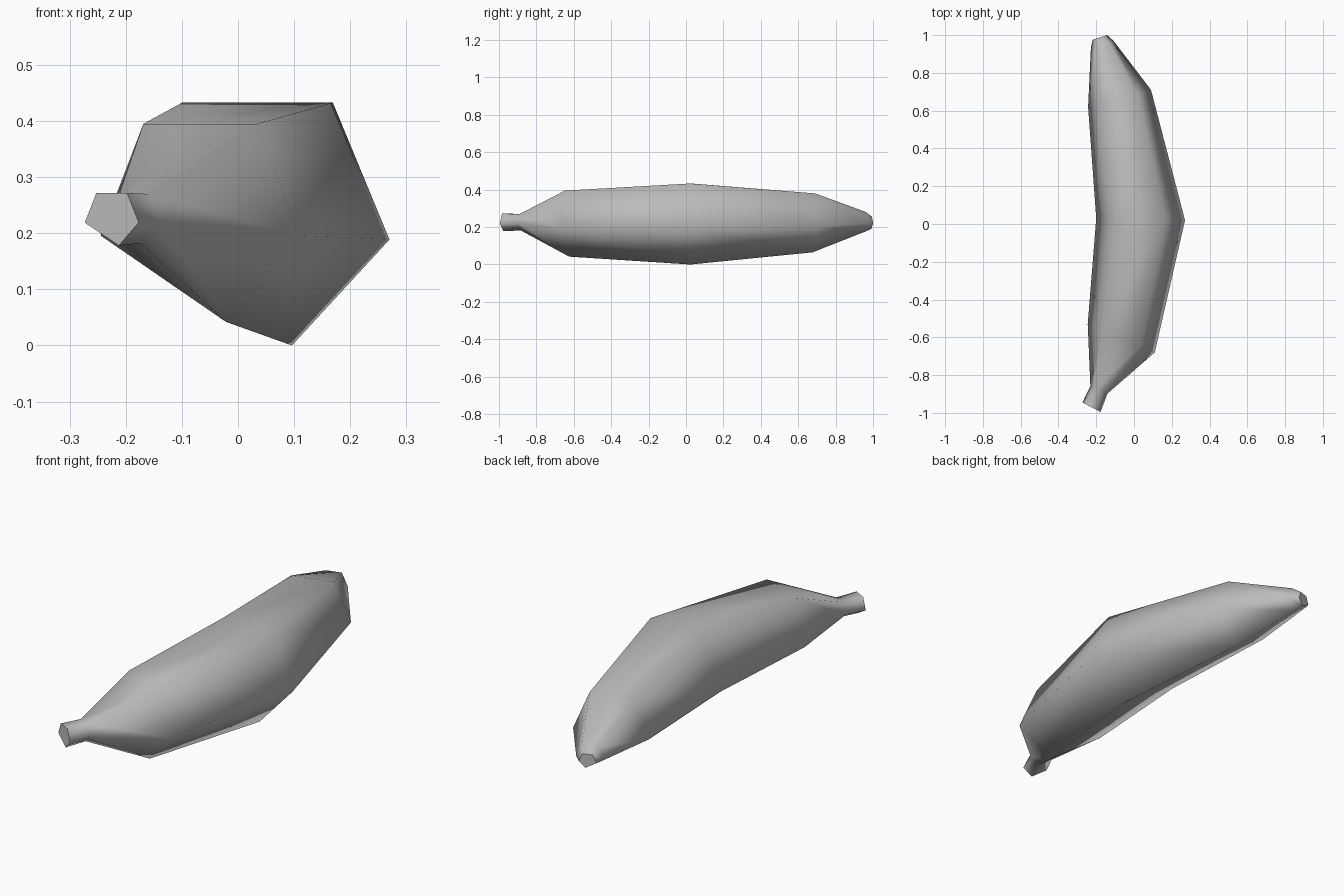
import bpy
import bmesh

cube = bpy.data.objects.get("Cube")
if cube:
    bpy.data.objects.remove(cube, do_unlink=True)

# Plain grey skin
GREY = (0.5, 0.5, 0.5, 1.0)
skin = bpy.data.materials.new("plain grey")
skin.use_nodes = True
skin.diffuse_color = GREY
skin.node_tree.nodes["Principled BSDF"].inputs["Base Color"].default_value = GREY

# Five-sided cross-section: fraction across, fraction up
SECTION = [(0, .436), (.215, 1), (.785, 1), (1, .436), (.63, 0)]

# Each ring: left corner x, y, right corner x, y, bottom z, top z
RINGS = [
    (-.273, -.945, -.177, -.995, .178, .272),  # stem end
    (-.231, -.858, -.140, -.898, .182, .270),  # stem root
    (-.245, -.53, .11, -.68, .042, .395),      # front shoulder
    (-.20, .03, .27, .02, .0, .433),           # middle
    (-.243, .62, .09, .71, .065, .38),         # back shoulder
    (-.228, .935, -.107, .968, .175, .281),    # tip bevel
    (-.218, .975, -.142, 1.0, .19, .255),      # tip end
]


def add_ring(bm, lx, ly, rx, ry, low, high):
    return [bm.verts.new((lx + (rx - lx) * u, ly + (ry - ly) * u,
                          low + (high - low) * v)) for u, v in SECTION]


# Loft the curved fruit and its stem through the rings
bm = bmesh.new()
rings = [add_ring(bm, *r) for r in RINGS]
for a, b in zip(rings, rings[1:]):
    for i in range(len(SECTION)):
        j = (i + 1) % len(SECTION)
        bm.faces.new((a[i], a[j], b[j], b[i]))

# Flat caps on both ends, with crisp rims
caps = [bm.faces.new(rings[0]), bm.faces.new(rings[-1])]
bmesh.ops.recalc_face_normals(bm, faces=bm.faces)
for face in bm.faces:
    face.smooth = True
for cap in caps:
    for edge in cap.edges:
        edge.smooth = False

mesh = bpy.data.meshes.new("curved_fruit")
bm.to_mesh(mesh)
bm.free()
mesh.materials.append(skin)
fruit = bpy.data.objects.new("curved_fruit", mesh)
bpy.context.collection.objects.link(fruit)
